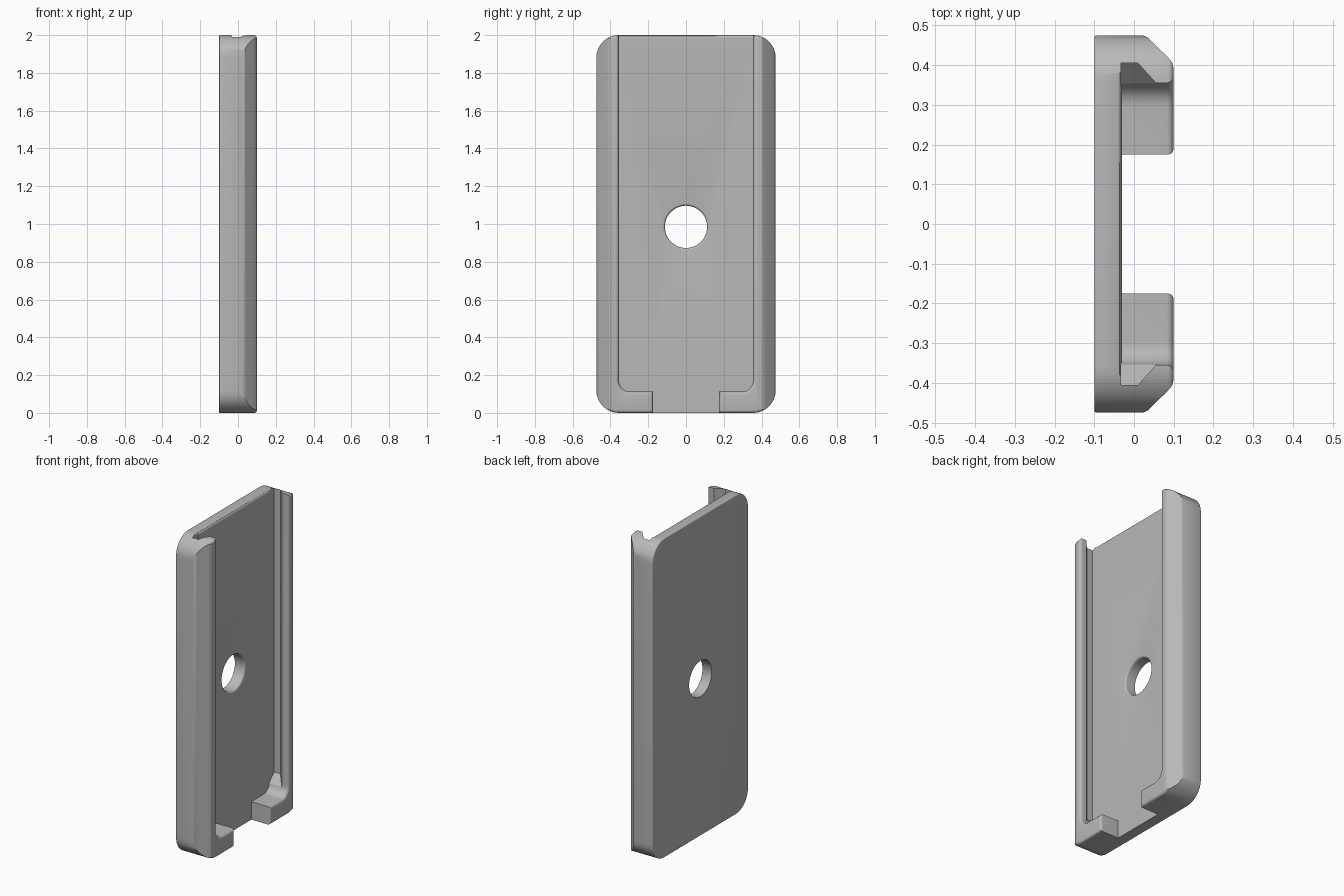
import bpy, bmesh
from math import sin, cos, pi

if "Cube" in bpy.data.objects:
    bpy.data.objects.remove(bpy.data.objects["Cube"])

grey = bpy.data.materials.new("matte_grey")
grey.use_nodes = True
GREY = (0.48, 0.48, 0.48, 1)
grey.diffuse_color = GREY
grey.node_tree.nodes["Principled BSDF"].inputs["Base Color"].default_value = GREY

FRONT, FLOOR, BACK = 0.1, -0.03, -0.1
HALF_W, TOP = 0.475, 2.0


def rounded_outline(x, half, z0, z1, r, steps=12):
    """Rounded rectangle in the y-z plane at depth x."""
    pts = []
    for k, (cy, cz) in enumerate([(half - r, z1 - r), (r - half, z1 - r),
                                  (r - half, z0 + r), (half - r, z0 + r)]):
        for i in range(steps + 1):
            a = (k + i / steps) * pi / 2
            pts.append((x, cy + r * cos(a), cz + r * sin(a)))
    return pts


def loft(name, rings):
    """Closed solid through rings of equal point count."""
    bm = bmesh.new()
    loops = [[bm.verts.new(p) for p in ring] for ring in rings]
    for a, b in zip(loops, loops[1:]):
        for i in range(len(a)):
            j = (i + 1) % len(a)
            bm.faces.new((a[i], a[j], b[j], b[i]))
    bm.faces.new(loops[0])
    bm.faces.new(loops[-1])
    bmesh.ops.remove_doubles(bm, verts=bm.verts, dist=1e-5)
    bmesh.ops.recalc_face_normals(bm, faces=bm.faces)
    mesh = bpy.data.meshes.new(name)
    bm.to_mesh(mesh)
    bm.free()
    obj = bpy.data.objects.new(name, mesh)
    bpy.context.collection.objects.link(obj)
    return obj


def flared(name, half, z0, z1, r, start, mouth, end, flare):
    """Pocket cutter whose rim widens with a round edge at depth mouth."""
    steps = 5
    levels = [(start, 0)]
    for i in range(steps + 1):
        a = i / steps * pi / 2
        levels.append((mouth - flare + flare * sin(a), flare * (1 - cos(a))))
    levels.append((end, flare))
    return loft(name, [rounded_outline(x, half + d, z0 - d, z1 + d, r + d)
                       for x, d in levels])


def cut(target, cutter):
    mod = target.modifiers.new("cut", "BOOLEAN")
    mod.operation, mod.solver, mod.object = "DIFFERENCE", "EXACT", cutter
    bpy.context.view_layer.objects.active = target
    bpy.ops.object.modifier_apply(modifier=mod.name)
    bpy.data.objects.remove(cutter)


# Solid block with softened front and back rims
rings = []
for depth, sign, r in ((BACK, 1, 0.006), (FRONT, -1, 0.015)):
    part = []
    for i in range(5):
        a = i / 4 * pi / 2
        d = r * (1 - sin(a))
        part.append(rounded_outline(depth + sign * r * (1 - cos(a)), HALF_W - d,
                                    d, TOP - d, 0.12 - d))
    rings += part if sign > 0 else part[::-1]
holder = loft("holder_body", rings)

# Open-topped pocket, gap in the bottom lip and the round hole
cut(holder, flared("pocket_cutter", 0.355, 0.112, 2.3, 0.06, FLOOR, FRONT, 0.2, 0.018))
cut(holder, flared("gap_cutter", 0.175, -0.2, 0.3, 0.01, FLOOR, FRONT, 0.2, 0.015))
cut(holder, flared("hole_cutter", 0.112, 0.873, 1.097, 0.112, -0.2, FLOOR, 0.0, 0.012))

# Rail slots under the lips and sloped outer edges, both sides
slot = [(-0.033, 0.35), (-0.033, 0.405), (0.01, 0.405), (0.055, 0.355), (0.055, 0.35)]
slope = [(0.02, 0.476), (0.034, 0.47), (0.085, 0.42), (0.096, 0.407), (0.1, 0.39),
         (0.2, 0.39), (0.2, 0.6), (0.02, 0.6)]
for s in (-1, 1):
    cut(holder, loft("slot_cutter", [[(x, s * y, y - 0.195) for x, y in slot],
                                     [(x, s * y, 2.2) for x, y in slot]]))
    cut(holder, loft("slope_cutter", [[(x, s * y, z) for x, y in slope] for z in (-0.2, 2.2)]))

# Softened top edge of the back plate
edge = [(-0.046, TOP + 0.001), (-0.036, TOP - 0.004), (-0.029, TOP - 0.015),
        (-0.02, TOP - 0.015), (-0.02, TOP + 0.1), (-0.046, TOP + 0.1)]
cut(holder, loft("edge_cutter", [[(x, y, z) for x, z in edge] for y in (-0.38, 0.38)]))

# Finish
holder.data.materials.clear()
holder.data.materials.append(grey)
bpy.ops.object.select_all(action="DESELECT")
holder.select_set(True)
bpy.context.view_layer.objects.active = holder
bpy.ops.object.shade_smooth_by_angle(angle=pi / 6)
